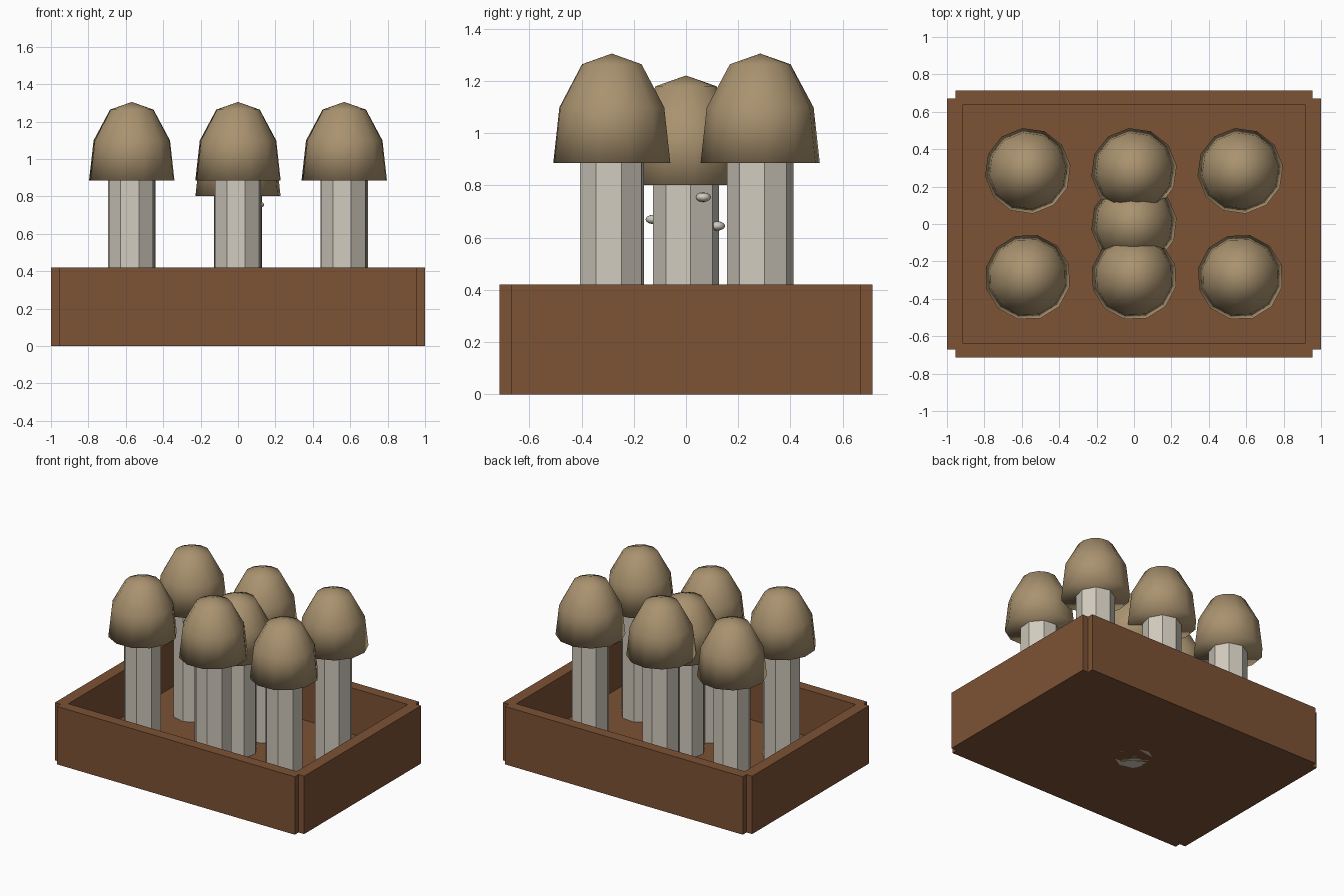
import bpy, bmesh, math

if "Cube" in bpy.data.objects:
    bpy.data.objects.remove(bpy.data.objects["Cube"])


def material(name, rgb):
    m = bpy.data.materials.new(name)
    m.diffuse_color = (*rgb, 1)
    m.use_nodes = True
    m.node_tree.nodes["Principled BSDF"].inputs["Base Color"].default_value = m.diffuse_color
    return m


WOOD = material("brown wood", (0.205, 0.085, 0.035))
CAP = material("tan cap", (0.40, 0.29, 0.16))
STEM = material("pale stem", (0.63, 0.59, 0.51))


def add(name, bm, mat, smooth=False):
    bmesh.ops.recalc_face_normals(bm, faces=bm.faces)
    for f in bm.faces:
        f.smooth = smooth
    me = bpy.data.meshes.new(name)
    bm.to_mesh(me)
    bm.free()
    me.materials.append(mat)
    ob = bpy.data.objects.new(name, me)
    bpy.context.collection.objects.link(ob)
    return ob


def box(name, lo, hi, mat):
    bm = bmesh.new()
    bmesh.ops.create_cube(bm, size=1)
    for v in bm.verts:
        v.co = [(a + b) / 2 + c * (b - a) for a, b, c in zip(lo, hi, v.co)]
    return add(name, bm, mat)


def lathe(name, profile, sides, phase, loc, mat, smooth):
    """Spin a (radius, height) profile; both ends are closed with one face or a tip."""
    bm = bmesh.new()
    rings = []
    for r, z in profile:
        n = sides if r > 0 else 1
        rings.append([bm.verts.new((loc[0] + r * math.cos(phase + i * math.tau / sides),
                                    loc[1] + r * math.sin(phase + i * math.tau / sides),
                                    loc[2] + z)) for i in range(n)])
    for a, b in zip(rings, rings[1:]):
        for i in range(sides):
            j = (i + 1) % sides
            if len(b) == 1:
                bm.faces.new((a[i], a[j], b[0]))
            else:
                bm.faces.new((a[i], a[j], b[j], b[i]))
    bm.faces.new(rings[0])
    if len(rings[-1]) > 1:
        bm.faces.new(rings[-1])
    return add(name, bm, mat, smooth)


# Crate: floor, long walls and slightly offset end walls
box("crate_floor", (-0.955, -0.67, 0), (0.955, 0.67, 0.085), WOOD)
for s, side in ((-1, "front"), (1, "back")):
    y = sorted((s * 0.635, s * 0.713))
    box(f"{side}_wall", (-0.955, y[0], 0), (0.955, y[1], 0.42), WOOD)
for s, side in ((-1, "left"), (1, "right")):
    x = sorted((s * 0.917, s * 1.0))
    box(f"{side}_wall", (x[0], -0.67, 0), (x[1], 0.67, 0.42), WOOD)


# Mushrooms: faceted stem and smooth cap with a flat underside
def mushroom(name, x, y, z, phase):
    lathe(name + "_stem", [(0.128, 0), (0.128, 0.83)], 8, math.radians(phase),
          (x, y, z), STEM, False)
    lathe(name + "_cap", [(0.23, 0.802), (0.206, 1.015), (0.117, 1.18), (0, 1.221)],
          12, math.radians(phase), (x, y, z), CAP, True)


for y, row, phase in ((-0.284, "front", 17), (0.284, "back", 7)):
    for x, col in ((-0.568, "left"), (0, "middle"), (0.568, "right")):
        mushroom(f"{row}_{col}_mushroom", x, y, 0.084, phase)
mushroom("centre_mushroom", 0, 0, 0, 8)

# Small flattened buds on the centre stem
for i, (x, y, z) in enumerate(((0.11, 0.066, 0.755), (0.045, 0.12, 0.645), (-0.04, -0.125, 0.67))):
    bm = bmesh.new()
    bmesh.ops.create_uvsphere(bm, u_segments=8, v_segments=6, radius=1)
    for v in bm.verts:
        v.co = (x + v.co.x * 0.03, y + v.co.y * 0.03, z + v.co.z * 0.018)
    add(f"stem_bud_{i + 1}", bm, STEM, True)
